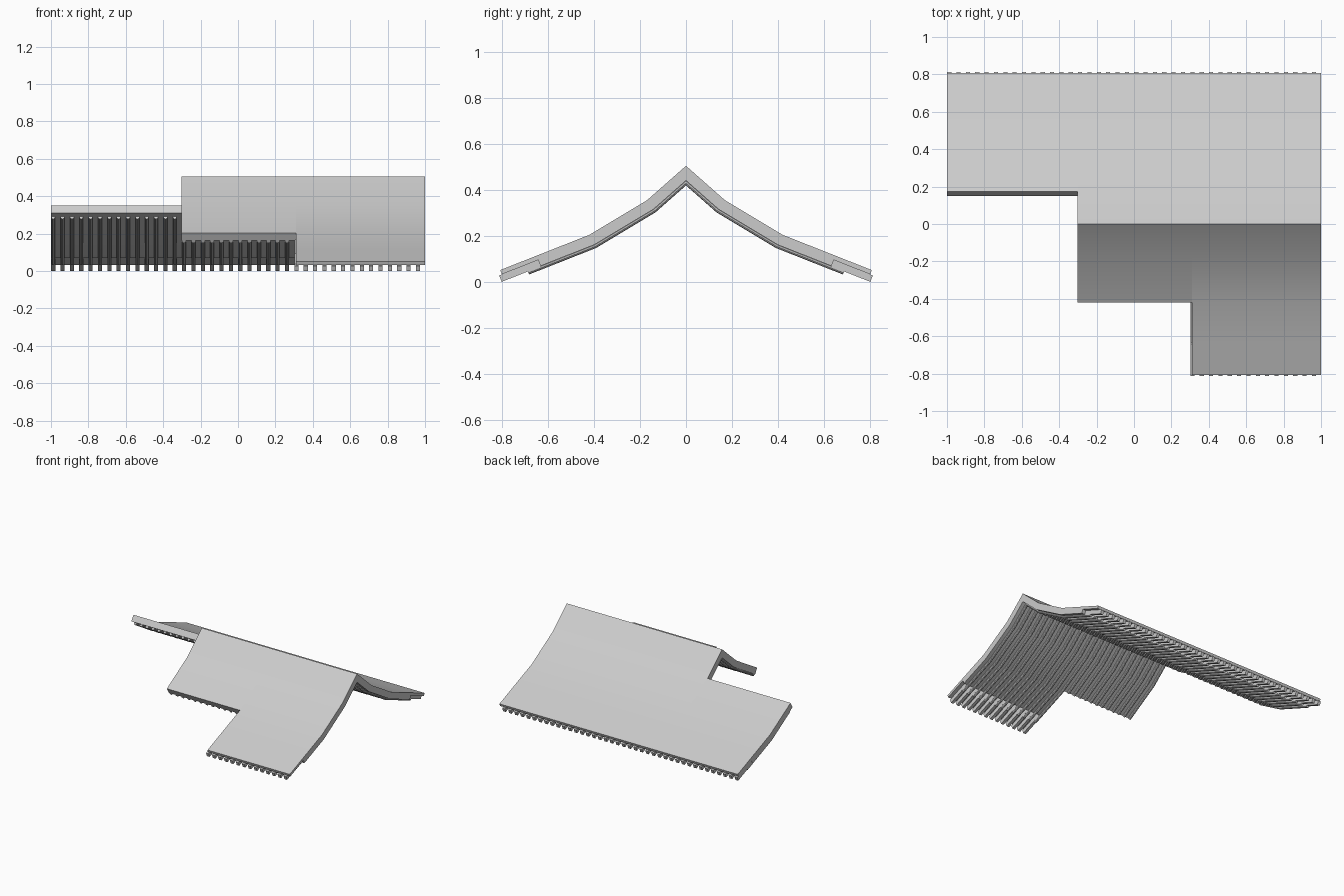
import bpy
import bmesh
import math
from mathutils import Vector

cube = bpy.data.objects.get("Cube")
if cube:
    bpy.data.objects.remove(cube, do_unlink=True)

grey = bpy.data.materials.new("stone grey")
grey.use_nodes = True
GREY = (0.6, 0.6, 0.6, 1)
grey.diffuse_color = GREY
grey.node_tree.nodes["Principled BSDF"].inputs["Base Color"].default_value = GREY

# Curved roof slope from ridge to eave, as (distance from ridge, height)
SLOPE = [Vector(p) for p in ((0, 0.504), (0.17, 0.354), (0.42, 0.204), (0.83, 0.042))]
THICK, PLATE, FLYING = 0.048, 0.020, 0.050
STEP, EAVE = 0.65, 0.808
PITCH = 0.05


def height(y):
    for a, b in zip(SLOPE, SLOPE[1:]):
        if y <= b.x:
            return a.y + (b.y - a.y) * (y - a.x) / (b.x - a.x)
    return SLOPE[-1].y


def path(start, end):
    inner = [p for p in SLOPE if start + 0.001 < p.x < end - 0.001]
    return [Vector((start, height(start))), *inner, Vector((end, height(end)))]


def under_normal(a, b):
    d = (b - a).normalized()
    return Vector((d.y, -d.x))


def mitres(pts):
    """Offset direction below each point, vertical at the ridge."""
    normals = [under_normal(a, b) for a, b in zip(pts, pts[1:])]
    first = normals[0]
    before = Vector((-first.x, first.y)) if pts[0].x == 0 else first
    result = []
    for m, n in zip([before] + normals, normals + [normals[-1]]):
        result.append((m + n) / (1 + m.dot(n)))
    return result


def sweep(bm, section, start, end, side):
    """Sweep a section of (x, depth under the surface) along the slope."""
    pts = path(start, end)
    rings = []
    for p, n in zip(pts, mitres(pts)):
        ring = []
        for x, depth in section:
            q = p + n * depth
            ring.append(bm.verts.new((x, side * q.x, q.y)))
        rings.append(ring)
    count = len(section)
    for a, b in zip(rings, rings[1:]):
        for i in range(count):
            j = (i + 1) % count
            bm.faces.new((a[i], a[j], b[j], b[i]))
    bm.faces.new(rings[0])
    bm.faces.new(rings[-1])


def box(x0, x1, top, bottom):
    return [(x0, top), (x1, top), (x1, bottom), (x0, bottom)]


def rod(x, depth, radius, sides=10):
    angles = [2 * math.pi * i / sides for i in range(sides)]
    return [(x + radius * math.sin(a), depth + radius * math.cos(a)) for a in angles]


def finish(bm, name):
    bmesh.ops.recalc_face_normals(bm, faces=bm.faces)
    mesh = bpy.data.meshes.new(name)
    bm.to_mesh(mesh)
    bm.free()
    mesh.materials.append(grey)
    obj = bpy.data.objects.new(name, mesh)
    bpy.context.collection.objects.link(obj)
    bpy.ops.object.select_all(action="DESELECT")
    obj.select_set(True)
    bpy.context.view_layer.objects.active = obj
    bpy.ops.object.shade_smooth_by_angle(angle=math.radians(30))


def roof_section(name, x0, x1, side, start=0, full=True):
    # Roof slab, thinner over the eave
    bm = bmesh.new()
    sweep(bm, box(x0, x1, 0, THICK), start, STEP if full else SLOPE[2].x, side)
    if full:
        sweep(bm, box(x0, x1, 0, PLATE), STEP, EAVE, side)
    finish(bm, name + "_slab")

    # Round rafters under the slab, square flying rafters at the eave
    rafters, flying = bmesh.new(), bmesh.new()
    rafter_start = start + 0.03 if start else 0
    for i in range(40):
        x = -0.988 + PITCH * i
        if x0 < x < x1:
            sweep(rafters, rod(x, 0.053, 0.011), rafter_start, 0.706 if full else SLOPE[2].x, side)
            if full:
                sweep(flying, box(x - 0.011, x + 0.011, PLATE, FLYING), STEP, EAVE + 0.012, side)
    finish(rafters, name + "_rafters")
    if full:
        finish(flying, name + "_flying_rafters")
    else:
        flying.free()


roof_section("back_right", -1, -0.303, 1, start=0.175)
roof_section("back_left", -0.303, 1, 1)
roof_section("front_middle", -0.303, 0.31, -1, full=False)
roof_section("front_left", 0.31, 1, -1)
